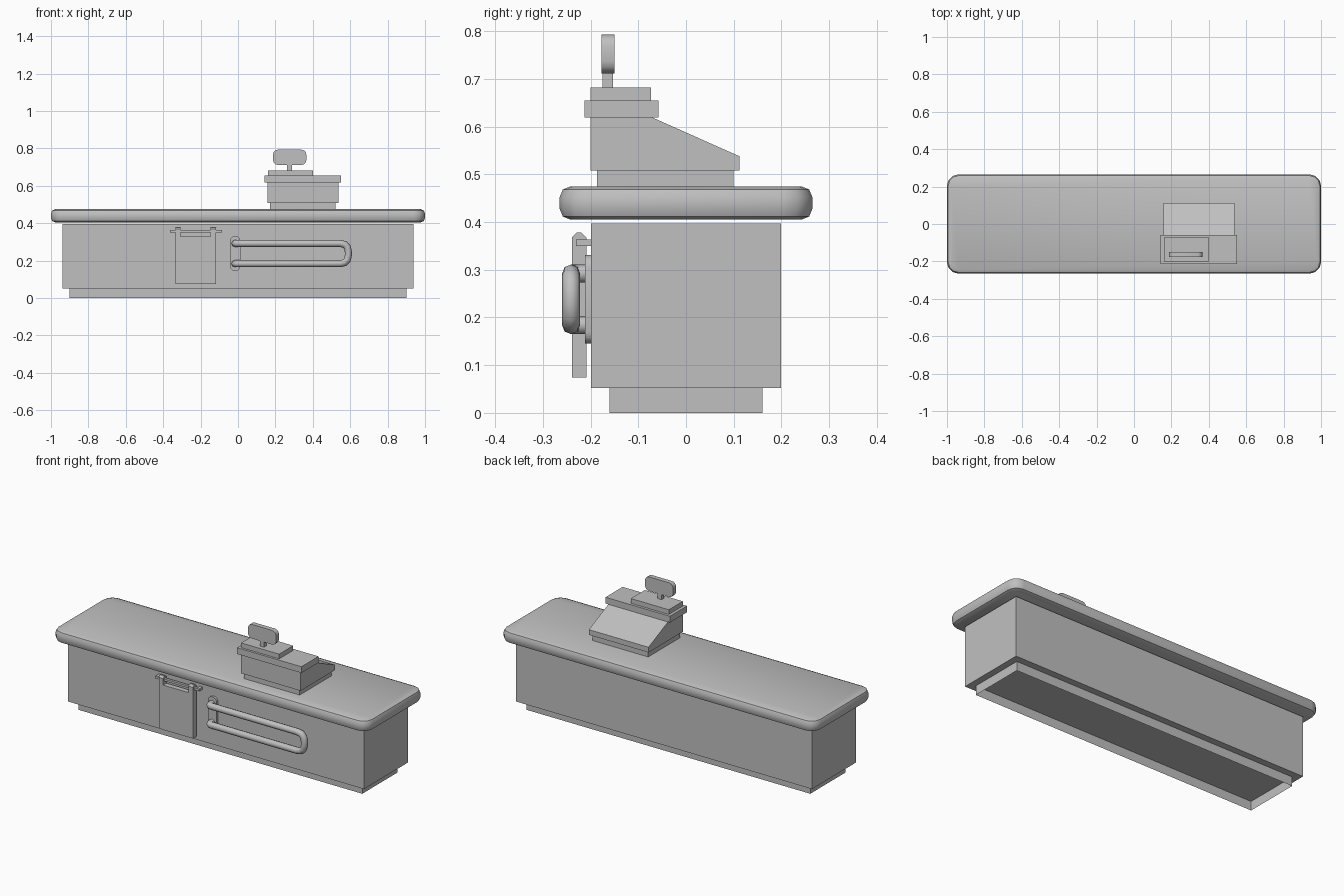
import bpy
import bmesh
from math import cos, sin, pi, radians
from mathutils import Vector

if "Cube" in bpy.data.objects:
    bpy.data.objects.remove(bpy.data.objects["Cube"])

grey = bpy.data.materials.new("plain grey")
grey.use_nodes = True
colour = (0.53, 0.53, 0.53, 1)
grey.diffuse_color = colour
grey.node_tree.nodes["Principled BSDF"].inputs["Base Color"].default_value = colour


def finish(name, bm):
    bmesh.ops.recalc_face_normals(bm, faces=bm.faces)
    mesh = bpy.data.meshes.new(name)
    bm.to_mesh(mesh)
    bm.free()
    mesh.materials.append(grey)
    ob = bpy.data.objects.new(name, mesh)
    bpy.context.collection.objects.link(ob)
    return ob


def smooth(ob, angle):
    bpy.ops.object.select_all(action='DESELECT')
    ob.select_set(True)
    bpy.context.view_layer.objects.active = ob
    bpy.ops.object.shade_smooth_by_angle(angle=radians(angle))


def extrude(name, points, direction):
    """Solid made by sweeping a flat outline along a straight direction."""
    bm = bmesh.new()
    face = bm.faces.new([bm.verts.new(p) for p in points])
    new = bmesh.ops.extrude_face_region(bm, geom=[face])["geom"]
    moved = [v for v in new if isinstance(v, bmesh.types.BMVert)]
    bmesh.ops.translate(bm, verts=moved, vec=direction)
    return finish(name, bm)


def box(name, x, y, z):
    outline = [(x[0], y[0], z[0]), (x[1], y[0], z[0]), (x[1], y[1], z[0]), (x[0], y[1], z[0])]
    return extrude(name, outline, (0, 0, z[1] - z[0]))


def rounded_rect(a, b, radius, steps):
    """Outline of a rectangle with rounded corners, as 2D points."""
    corners = [(b[0] - radius, b[1] - radius), (a[0] + radius, b[1] - radius),
               (a[0] + radius, a[1] + radius), (b[0] - radius, a[1] + radius)]
    return [(cx + radius * cos((q + i / steps) * pi / 2), cy + radius * sin((q + i / steps) * pi / 2))
            for q, (cx, cy) in enumerate(corners) for i in range(steps + 1)]


def front_plate(name, x, y, z, radius, steps):
    outline = rounded_rect((x[0], z[0]), (x[1], z[1]), radius, steps)
    ob = extrude(name, [(u, y[0], v) for u, v in outline], (0, y[1] - y[0], 0))
    smooth(ob, 40)


# Cabinet on an open-bottomed plinth
plinth = box("plinth", (-0.9, 0.9), (-0.16, 0.16), (0, 0.052))
bm = bmesh.new()
bm.from_mesh(plinth.data)
bmesh.ops.delete(bm, geom=[f for f in bm.faces if abs(f.normal.z) > 0.9], context='FACES')
bm.to_mesh(plinth.data)
bm.free()
box("cabinet", (-0.938, 0.938), (-0.199, 0.199), (0.052, 0.397))

# Countertop with a softly rounded rim
outline = rounded_rect((-1, -0.265), (1, 0.265), 0.06, 3)
counter = extrude("countertop", [(x, y, 0.405) for x, y in outline], (0, 0, 0.07))
bevel = counter.modifiers.new("rounded rim", 'BEVEL')
bevel.width = 0.023
bevel.segments = 2
bevel.limit_method = 'ANGLE'
bevel.angle_limit = radians(60)
bpy.context.view_layer.objects.active = counter
bpy.ops.object.modifier_apply(modifier=bevel.name)
smooth(counter, 40)

# Cash register
box("register_base", (0.17, 0.522), (-0.187, 0.1), (0.47, 0.508))
side = [(-0.2, 0.508), (0.112, 0.508), (0.112, 0.538), (-0.072, 0.62), (-0.2, 0.62)]
extrude("register_body", [(0.159, y, z) for y, z in side], (0.378, 0, 0))
box("register_cap", (0.143, 0.551), (-0.213, -0.058), (0.619, 0.655))
box("register_printer", (0.16, 0.401), (-0.2, -0.073), (0.655, 0.682))
box("display_stem", (0.262, 0.288), (-0.175, -0.153), (0.682, 0.72))
front_plate("display", (0.187, 0.365), (-0.177, -0.15), (0.712, 0.793), 0.025, 3)

# Towel hanging by two loops from a bar
box("towel", (-0.335, -0.118), (-0.239, -0.209), (0.074, 0.33))
loop = [(-0.239, 0.33), (-0.209, 0.33), (-0.209, 0.368), (-0.219, 0.378), (-0.229, 0.378), (-0.239, 0.368)]
for name, x in (("right_towel_loop", -0.335), ("left_towel_loop", -0.146)):
    extrude(name, [(x, y, z) for y, z in loop], (0.028, 0, 0))
box("towel_bar", (-0.363, -0.085), (-0.231, -0.216), (0.351, 0.363))
for name, x in (("right_bar_bracket", -0.363), ("left_bar_bracket", -0.102)):
    box(name, (x, x + 0.017), (-0.231, -0.198), (0.35, 0.364))

# Looped grab rail on a wall plate
front_plate("rail_plate", (-0.042, 0.013), (-0.212, -0.198), (0.145, 0.331), 0.025, 3)


def round_path(points, radius, steps=3):
    path = [points[0]]
    for before, corner, after in zip(points, points[1:], points[2:]):
        a = corner + (before - corner).normalized() * radius
        b = corner + (after - corner).normalized() * radius
        for i in range(steps + 1):
            t = i / steps
            path.append(a * (1 - t) ** 2 + corner * 2 * t * (1 - t) + b * t ** 2)
    return path + [points[-1]]


low, high, wall, out = 0.184, 0.292, -0.2, -0.241
half = [Vector((-0.016, wall, high)), Vector((-0.016, out, high)), Vector((0.3, out, high))]
tip = [Vector((0.3, out, high)), Vector((0.59, out, high)),
       Vector((0.59, out, low)), Vector((0.3, out, low))]
start = round_path(half, 0.018)
end = [Vector((p.x, p.y, low)) for p in reversed(start)]
path = start[:-1] + round_path(tip, 0.045)[1:-1] + end[1:]

curve = bpy.data.curves.new("grab_rail", 'CURVE')
curve.dimensions = '3D'
curve.bevel_depth = 0.019
curve.bevel_resolution = 2
spline = curve.splines.new('POLY')
spline.points.add(len(path) - 1)
for point, co in zip(spline.points, path):
    point.co = (*co, 1)
curve.materials.append(grey)
rail = bpy.data.objects.new("grab_rail", curve)
bpy.context.collection.objects.link(rail)
bpy.ops.object.select_all(action='DESELECT')
rail.select_set(True)
bpy.context.view_layer.objects.active = rail
bpy.ops.object.convert(target='MESH')
smooth(bpy.context.view_layer.objects.active, 60)
